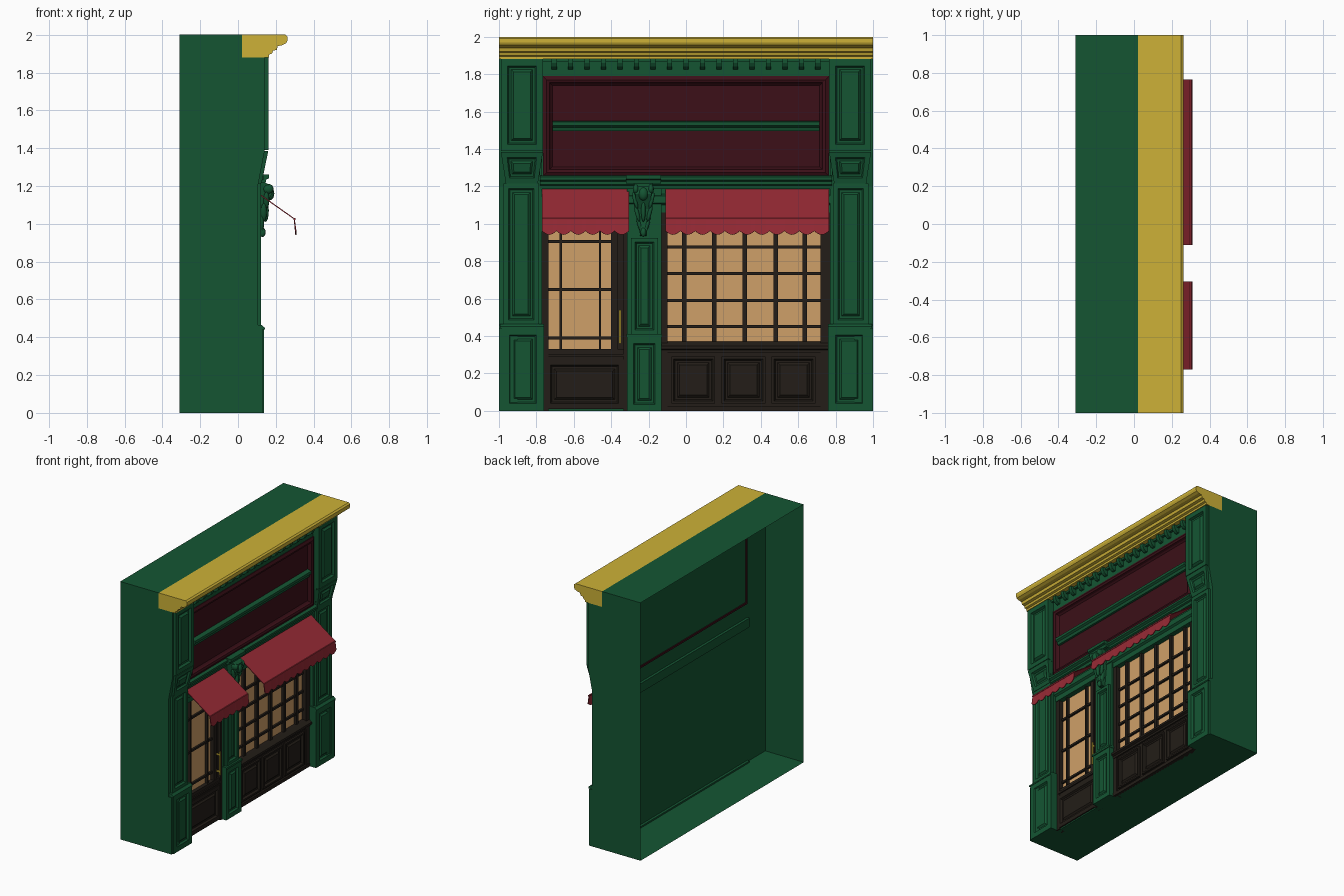
import bpy, bmesh, math
from mathutils import Matrix

if "Cube" in bpy.data.objects:
    bpy.data.objects.remove(bpy.data.objects["Cube"])


def material(name, rgb):
    m = bpy.data.materials.new(name)
    m.diffuse_color = [(c / 255) ** 2.2 for c in rgb] + [1]
    m.use_nodes = True
    m.node_tree.nodes["Principled BSDF"].inputs["Base Color"].default_value = m.diffuse_color
    return m


GREEN = material("green_paint", (27, 86, 54))
GOLD = material("gold_paint", (204, 176, 58))
MAROON = material("maroon_paint", (62, 23, 30))
RED = material("awning_cloth", (150, 46, 56))
DARK = material("dark_wood", (40, 35, 30))
GLASS = material("warm_glass", (206, 158, 104))


def finish(name, bm, mat):
    bmesh.ops.recalc_face_normals(bm, faces=bm.faces)
    me = bpy.data.meshes.new(name)
    bm.to_mesh(me)
    bm.free()
    me.materials.append(mat)
    ob = bpy.data.objects.new(name, me)
    bpy.context.collection.objects.link(ob)
    return ob


def prism(name, pts, y0, y1, mat):
    """Extrude an (x, z) profile along y."""
    bm = bmesh.new()
    a = [bm.verts.new((x, y0, z)) for x, z in pts]
    b = [bm.verts.new((x, y1, z)) for x, z in pts]
    n = len(pts)
    for i in range(n):
        bm.faces.new((a[i], a[(i + 1) % n], b[(i + 1) % n], b[i]))
    bm.faces.new(a)
    bm.faces.new(b)
    return finish(name, bm, mat)


def box(name, x0, x1, y0, y1, z0, z1, mat):
    return prism(name, [(x0, z0), (x1, z0), (x1, z1), (x0, z1)], y0, y1, mat)


def relief(name, y0, y1, z0, z1, levels, mat, lean=0, taper=1):
    """Concentric rectangular steps (inset, x); lean/taper act on the lower edge."""
    bm = bmesh.new()
    rings, cy = [], (y0 + y1) / 2
    for k, (d, x) in enumerate(levels):
        ring = []
        for y, z in ((y0 + d, z0 + d), (y1 - d, z0 + d), (y1 - d, z1 - d), (y0 + d, z1 - d)):
            t = (z1 - z) / (z1 - z0)
            ring.append(bm.verts.new((x - (lean * t if k else 0),
                                      cy + (y - cy) * (1 + (taper - 1) * t), z)))
        rings.append(ring)
    for a, b in zip(rings, rings[1:]):
        for i in range(4):
            bm.faces.new((a[i], a[(i + 1) % 4], b[(i + 1) % 4], b[i]))
    bm.faces.new(rings[0])
    bm.faces.new(rings[-1])
    return finish(name, bm, mat)


def panel(back, x, rim, depth=0.014):
    """Levels for a rim, a sunken moulding and a raised field."""
    return [(0, back), (0, x), (rim, x), (rim + 0.008, x - depth), (rim + 0.02, x - depth),
            (rim + 0.032, x - 0.003)]


def blob(name, loc, size, rot, mat):
    bm = bmesh.new()
    bmesh.ops.create_uvsphere(bm, u_segments=12, v_segments=8, radius=1)
    m = Matrix.Translation(loc) @ Matrix.Rotation(rot, 4, 'X') @ Matrix.Diagonal((*size, 1))
    bmesh.ops.transform(bm, matrix=m, verts=bm.verts)
    for f in bm.faces:
        f.smooth = True
    return finish(name, bm, mat)


# open-backed shell: sides, top and floor
bm = bmesh.new()
loops = [[bm.verts.new((x, y, z)) for y, z in ((-1, 0), (1, 0), (1, 2), (-1, 2))] for x in (-0.31, 0.02)]
for i in range(4):
    j = (i + 1) % 4
    bm.faces.new((loops[0][i], loops[0][j], loops[1][j], loops[1][i]))
finish("shell", bm, GREEN)
box("back_wall", 0.02, 0.03, -0.8, 0.8, 0, 1.9, GREEN)
box("back_rail", 0.0, 0.02, -0.78, 0.78, 1.05, 1.12, GREEN)
for i, (y0, y1, z0, z1) in enumerate(((-0.77, 0.77, 1.23, 1.245), (-0.77, -0.755, 1.245, 1.78),
                                      (0.755, 0.77, 1.245, 1.78))):
    box(f"sign_back_edge_{i}", 0.012, 0.02, y0, y1, z0, z1, MAROON)

# stepped gold cornice
prism("cornice", [(0.02, 1.88), (0.165, 1.88), (0.165, 1.895), (0.18, 1.9), (0.185, 1.915), (0.205, 1.92),
                  (0.21, 1.94), (0.235, 1.945), (0.255, 1.955), (0.262, 1.97), (0.262, 1.99), (0.25, 2.0),
                  (0.02, 2.0)], -1, 1, GOLD)

# frieze and its row of brackets
box("frieze", 0.03, 0.11, -0.77, 0.77, 1.785, 1.88, GREEN)
box("frieze_fillet", 0.11, 0.13, -0.77, 0.77, 1.865, 1.88, GREEN)
for i in range(17):
    y = -0.705 + i * 1.41 / 16
    prism(f"bracket_{i}", [(0.11, 1.88), (0.152, 1.88), (0.152, 1.86), (0.142, 1.84), (0.125, 1.828), (0.11, 1.825)],
          y - 0.014, y + 0.014, GREEN)

# sign board with framed field and middle rail
relief("sign_board", -0.765, 0.765, 1.255, 1.79, [(0, 0.03), (0, 0.115), (0.02, 0.125), (0.035, 0.12),
       (0.04, 0.105), (0.05, 0.095)], MAROON)
prism("sign_rail", [(0.09, 1.495), (0.112, 1.495), (0.118, 1.515), (0.132, 1.525), (0.132, 1.545), (0.09, 1.55)],
      -0.715, 0.715, GREEN)

# outer pilasters, mirrored left and right
for s, side in ((-1, "left"), (1, "right")):
    def span(a, b):
        return sorted((s * a, s * b))
    box(f"{side}_pilaster_core", 0.02, 0.105, *span(0.77, 1), 0.0, 1.88, GREEN)
    box(f"{side}_pilaster_head", 0.02, 0.14, *span(0.765, 1), 1.38, 1.88, GREEN)
    relief(f"{side}_upper_panel", *span(0.765, 0.99), 1.39, 1.88, panel(0.1, 0.16, 0.035, 0.018), GREEN)
    prism(f"{side}_taper_core", [(0.02, 1.2), (0.105, 1.2), (0.14, 1.38), (0.02, 1.38)], *span(0.78, 1), GREEN)
    relief(f"{side}_taper_block", *span(0.765, 0.99), 1.215, 1.385, panel(0.09, 0.16, 0.03), GREEN, 0.035, 0.76)
    relief(f"{side}_shaft_panel", *span(0.785, 0.975), 0.46, 1.215, panel(0.09, 0.122, 0.027), GREEN)
    relief(f"{side}_base_block", *span(0.76, 0.985), 0.0, 0.445, panel(0.02, 0.138, 0.04), GREEN)
    box(f"{side}_base_side", 0.02, 0.13, *span(0.9, 1), 0.0, 0.44, GREEN)
    prism(f"{side}_base_cap", [(0.02, 0.44), (0.142, 0.44), (0.142, 0.45), (0.125, 0.465), (0.02, 0.465)],
          *span(0.76, 0.995), GREEN)

# moulding under the sign and rail over the openings
prism("entablature", [(0.03, 1.185), (0.105, 1.185), (0.11, 1.205), (0.122, 1.21), (0.122, 1.225), (0.138, 1.235),
                      (0.138, 1.25), (0.12, 1.257), (0.03, 1.257)], -0.78, 0.78, GREEN)
prism("lintel", [(0.03, 1.06), (0.085, 1.06), (0.085, 1.1), (0.1, 1.11), (0.1, 1.15), (0.075, 1.16), (0.075, 1.19),
                 (0.03, 1.19)], -0.78, 0.78, GREEN)

# central pilaster
box("centre_core", 0.03, 0.095, -0.315, -0.13, 0, 1.22, GREEN)
relief("centre_base", -0.315, -0.13, 0.0, 0.395, panel(0.03, 0.12, 0.035), GREEN)
box("centre_base_cap", 0.03, 0.126, -0.318, -0.127, 0.395, 0.41, GREEN)
relief("centre_shaft", -0.295, -0.15, 0.41, 0.925, panel(0.09, 0.112, 0.022), GREEN)
prism("centre_abacus", [(0.03, 1.215), (0.145, 1.215), (0.15, 1.235), (0.165, 1.24), (0.165, 1.262), (0.03, 1.262)],
      -0.322, -0.135, GREEN)

# carved corbel: tapering scroll body with leaves
CY = -0.228
corbel = prism("corbel_body", [(0.09, 1.215), (0.15, 1.215), (0.175, 1.2), (0.18, 1.16), (0.16, 1.12), (0.142, 1.08),
                               (0.132, 1.02), (0.134, 0.97), (0.122, 0.94), (0.09, 0.935)], CY - 0.05, CY + 0.05, GREEN)
for v in corbel.data.vertices:
    v.co.y = CY + (v.co.y - CY) * (0.35 + 0.65 * (v.co.z - 0.935) / 0.28)
blob("corbel_boss", (0.168, CY, 1.16), (0.024, 0.026, 0.036), 0, GREEN)
blob("corbel_bud", (0.13, CY, 0.955), (0.016, 0.015, 0.025), 0, GREEN)
blob("corbel_mid_leaf", (0.145, CY, 1.07), (0.018, 0.012, 0.06), 0, GREEN)
for s in (-1, 1):
    blob(f"corbel_scroll_{s}", (0.16, CY + s * 0.04, 1.185), (0.028, 0.016, 0.026), 0, GREEN)
    for k, (dy, z, h) in enumerate(((0.044, 1.125, 0.045), (0.034, 1.06, 0.05), (0.022, 1.0, 0.045))):
        blob(f"corbel_leaf_{s}_{k}", (0.15 - k * 0.014, CY + s * dy, z), (0.016, 0.011, h), s * -0.25, GREEN)


def glazing(name, y0, y1, z0, z1, vbars, hbars, w):
    """Glass with a timber frame and crossing bars."""
    box(f"{name}_glass", 0.03, 0.045, y0, y1, z0, z1, GLASS)
    for i, y in enumerate(vbars):
        box(f"{name}_upright_{i}", 0.045, 0.066, y - w, y + w, z0, z1, DARK)
    for i, z in enumerate(hbars):
        box(f"{name}_crossbar_{i}", 0.045, 0.06, y0, y1, z - 0.008, z + 0.008, DARK)


# door: glazed leaf, jambs, kick panel, handle
glazing("door", -0.74, -0.395, 0.33, 1.07, (-0.67, -0.46), (0.39, 0.65, 0.905), 0.006)
box("door_left_jamb", 0.03, 0.08, -0.77, -0.735, 0.0, 1.07, DARK)
box("door_stile", 0.03, 0.072, -0.4, -0.365, 0.3, 1.07, DARK)
box("door_right_jamb", 0.03, 0.062, -0.365, -0.33, 0.0, 1.07, DARK)
box("door_frame_edge", 0.03, 0.085, -0.335, -0.315, 0.0, 1.07, DARK)
box("door_lock_rail", 0.03, 0.075, -0.75, -0.33, 0.27, 0.33, DARK)
box("door_rail_bead", 0.07, 0.084, -0.75, -0.33, 0.29, 0.305, DARK)
relief("door_kick_panel", -0.755, -0.33, 0.01, 0.275, panel(0.03, 0.08, 0.03), DARK)
box("door_handle", 0.085, 0.097, -0.357, -0.347, 0.36, 0.54, GOLD)
for z in (0.385, 0.515):
    box(f"handle_mount_{int(z * 1000)}", 0.06, 0.09, -0.356, -0.348, z - 0.006, z + 0.006, GOLD)

# shop window: grid of panes, sill and three panels
glazing("window", -0.105, 0.725, 0.365, 1.07, (-0.01, 0.15, 0.315, 0.48, 0.635), (0.45, 0.59, 0.735, 0.875), 0.012)
box("window_left_frame", 0.03, 0.08, -0.13, -0.1, 0.0, 1.07, DARK)
box("window_right_frame", 0.03, 0.08, 0.72, 0.77, 0.0, 1.07, DARK)
prism("window_sill", [(0.03, 0.31), (0.085, 0.31), (0.085, 0.325), (0.102, 0.332), (0.102, 0.348), (0.07, 0.37),
                      (0.03, 0.37)], -0.13, 0.765, DARK)
box("stall_riser", 0.03, 0.072, -0.13, 0.765, 0, 0.31, DARK)
box("plinth", 0.03, 0.085, -0.13, 0.765, 0, 0.025, DARK)
for i, y in enumerate((-0.078, 0.19, 0.458)):
    relief(f"riser_panel_{i}", y, y + 0.234, 0.04, 0.29, panel(0.06, 0.086, 0.012), DARK)
box("threshold", 0.0, 0.07, -0.78, 0.78, 0.0, 0.012, GREEN)

# scalloped awnings
for name, y0, y1, n in (("door_awning", -0.77, -0.305, 6), ("window_awning", -0.11, 0.765, 11)):
    bm = bmesh.new()
    prev = None
    for i in range(n * 8 + 1):
        y = y0 + (y1 - y0) * i / (n * 8)
        drop = 0.02 * abs(math.sin(math.pi * i / 8))
        col = [bm.verts.new((x, y, z)) for x, z in ((0.075, 1.187), (0.3, 1.028), (0.309, 0.962 - drop))]
        if prev:
            for k in range(2):
                bm.faces.new((prev[k], col[k], col[k + 1], prev[k + 1]))
        prev = col
    cloth = finish(name, bm, RED)
    mod = cloth.modifiers.new("thickness", 'SOLIDIFY')
    mod.thickness = 0.006
    box(f"{name}_hem", 0.294, 0.304, y0, y1, 1.02, 1.03, RED)
